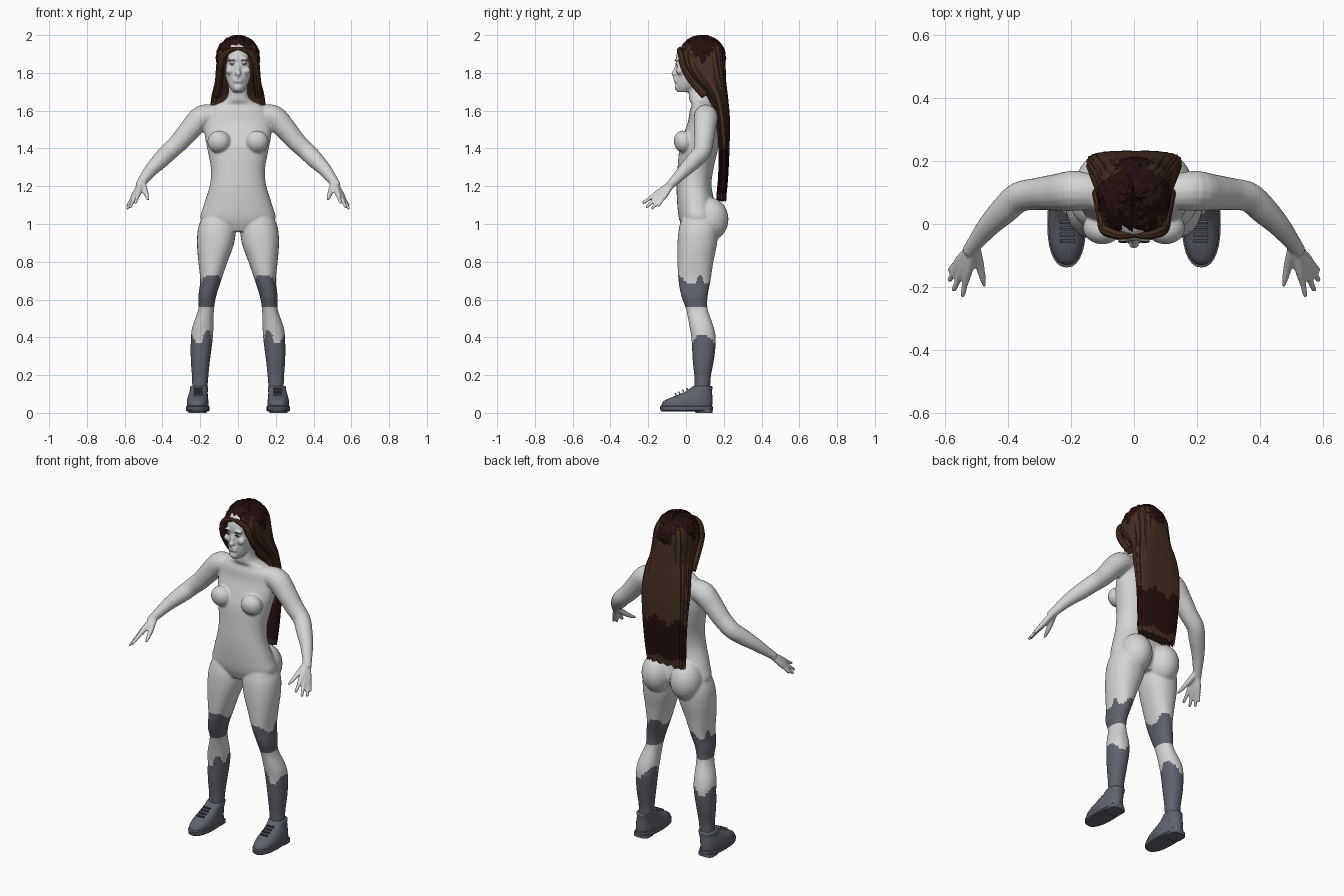
import bpy, bmesh, math, random
from mathutils import Vector, Matrix

random.seed(4)
if "Cube" in bpy.data.objects:
    bpy.data.objects.remove(bpy.data.objects["Cube"])


def material(name, rgb):
    m = bpy.data.materials.new(name)
    m.use_nodes = True
    m.diffuse_color = (*rgb, 1)
    node = next(n for n in m.node_tree.nodes if n.type == 'BSDF_PRINCIPLED')
    node.inputs["Base Color"].default_value = (*rgb, 1)
    return m


SKIN = material("pale grey skin", (0.66, 0.66, 0.66))
CLOTH = material("slate grey", (0.115, 0.125, 0.15))
BROWN = material("brown hair", (0.06, 0.027, 0.016))
DARK = material("dark hair", (0.02, 0.005, 0.005))


def make(name, bm, mats, angle=40):
    bmesh.ops.recalc_face_normals(bm, faces=bm.faces)
    me = bpy.data.meshes.new(name)
    bm.to_mesh(me)
    bm.free()
    ob = bpy.data.objects.new(name, me)
    bpy.context.collection.objects.link(ob)
    for m in mats:
        me.materials.append(m)
    bpy.ops.object.select_all(action='DESELECT')
    ob.select_set(True)
    bpy.context.view_layer.objects.active = ob
    bpy.ops.object.shade_smooth_by_angle(angle=math.radians(angle))
    return ob


def resample(rows, k):
    """Catmull-Rom interpolation through rows of numbers."""
    out = []
    for i in range(len(rows) - 1):
        a, b, c, d = (rows[max(0, min(len(rows) - 1, i + j))] for j in (-1, 0, 1, 2))
        for step in range(k):
            t = step / k
            out.append([0.5 * (2*q + (r - p)*t + (2*p - 5*q + 4*r - s)*t*t
                               + (3*q - p - 3*r + s)*t**3) for p, q, r, s in zip(a, b, c, d)])
    return out + [list(rows[-1])]


def skin_rings(bm, rings):
    vs = [[bm.verts.new(p) for p in r] for r in rings]
    n = len(vs[0])
    for a, b in zip(vs, vs[1:]):
        for i in range(n):
            bm.faces.new((a[i], a[(i+1) % n], b[(i+1) % n], b[i]))
    bm.faces.new(vs[0])
    bm.faces.new(vs[-1])


def loft(bm, rows, s=1, n=28, power=2.2, k=4, ridge=0.0):
    """Stacked level sections given as (z, x0, x1, y0, y1)."""
    rings = []
    for z, x0, x1, y0, y1 in resample(rows, k):
        ring = []
        for i in range(n):
            a = math.tau * i / n
            c, d = math.cos(a), math.sin(a)
            f = 1 + ridge * math.sin(i * 2.4)
            ring.append((s * ((x0+x1)/2 + f*(x1-x0)/2 * math.copysign(abs(c)**(2/power), c)),
                         (y0+y1)/2 + f*(y1-y0)/2 * math.copysign(abs(d)**(2/power), d), z))
        rings.append(ring)
    skin_rings(bm, rings)


def tube(bm, rows, s=1, n=16, k=4):
    """Round limb along points given as (x, y, z, radius)."""
    rows = resample(rows, k)
    pts = [Vector((s*r[0], r[1], r[2])) for r in rows]
    rings = []
    for i, p in enumerate(pts):
        t = pts[min(i+1, len(pts)-1)] - pts[max(i-1, 0)]
        q = t.to_track_quat('Z', 'Y')
        rings.append([p + q @ Vector((math.cos(math.tau*j/n), math.sin(math.tau*j/n), 0)) * rows[i][3]
                      for j in range(n)])
    skin_rings(bm, rings)


def ball(bm, c, r, tilt=0.0):
    m = Matrix.Translation(c) @ Matrix.Rotation(tilt, 4, 'X') @ Matrix.Diagonal((*r, 1))
    return bmesh.ops.create_uvsphere(bm, u_segments=24, v_segments=14, radius=1, matrix=m)


# Body: overlapping masses fused into one surface
bm = bmesh.new()
trunk = [(1.74, .05, .02, .12), (1.69, .052, .015, .12), (1.655, .07, .018, .135),
         (1.632, .12, .03, .15), (1.6, .16, .02, .165), (1.54, .178, .01, .175),
         (1.47, .176, -.015, .178), (1.4, .163, -.035, .17), (1.29, .143, -.045, .145),
         (1.2, .15, -.05, .135), (1.1, .181, -.046, .155), (1.02, .195, -.035, .165),
         (.96, .1, -.01, .13)]
loft(bm, [(z, -w, w, f, b) for z, w, f, b in trunk], n=40)
head = [(1.698, .026, -.044, .02), (1.73, .048, -.054, .07), (1.78, .066, -.054, .13),
        (1.84, .076, -.05, .16), (1.89, .079, -.052, .18), (1.94, .07, -.03, .17), (1.97, .04, .02, .13)]
loft(bm, [(z, -w, w, f, b) for z, w, f, b in head], n=40, power=2.1)
ball(bm, (0, -.056, 1.812), (.011, .012, .042), -.3)      # nose bridge
ball(bm, (0, -.064, 1.797), (.018, .014, .012))           # nose tip
for z in (1.768, 1.755):
    ball(bm, (0, -.054, z), (.026, .012, .007))           # lips
ball(bm, (0, -.046, 1.722), (.024, .014, .018))           # chin

leg = [(1.1, .03, .16, .0, .14), (.99, .012, .208, -.035, .17), (.9, .02, .217, -.045, .165),
       (.8, .055, .21, -.045, .145), (.7, .09, .2, -.04, .13), (.62, .115, .21, -.025, .115),
       (.55, .127, .21, 0, .115), (.45, .13, .243, .02, .148), (.38, .135, .25, .03, .158),
       (.28, .148, .25, .035, .148), (.18, .158, .243, .045, .13), (.08, .165, .243, .045, .13)]
arm = [(.12, .1, 1.575, .055), (.19, .105, 1.565, .064), (.25, .1, 1.505, .058),
       (.31, .095, 1.435, .051), (.365, .085, 1.383, .048), (.41, .045, 1.338, .045),
       (.46, -.005, 1.287, .036), (.505, -.062, 1.228, .026), (.525, -.09, 1.2, .022)]
fingertips = [(.545, -.232, 1.108), (.573, -.213, 1.085), (.588, -.182, 1.078), (.586, -.148, 1.094)]
wrist = Vector((.507, -.064, 1.225))
for s in (1, -1):
    loft(bm, leg, s)
    tube(bm, arm, s)
    for tip in fingertips:
        mid = wrist.lerp(Vector(tip), .52)
        tube(bm, [(*wrist, .016), (*mid, .015), (*wrist.lerp(Vector(tip), .75), .0105),
                  (*wrist.lerp(Vector(tip), .96), .009), (*tip, .005)], s, n=10)
    tube(bm, [(*wrist, .018), (.49, -.125, 1.172, .015), (.48, -.17, 1.142, .011),
              (.474, -.198, 1.126, .006)], s, n=10)
    ball(bm, (s*.1, -.012, 1.435), (.062, .052, .06), .3)  # chest
    ball(bm, (s*.095, .125, 1.025), (.09, .1, .115))       # seat
    ball(bm, (s*.032, -.046, 1.868), (.026, .013, .008))   # brow
    ball(bm, (s*.045, -.03, 1.812), (.022, .024, .022))    # cheek
    ball(bm, (s*.031, -.043, 1.846), (.014, .011, .009))   # eyelid

body = make("body", bm, [SKIN, CLOTH])
remesh = body.modifiers.new("fuse", 'REMESH')
remesh.mode = 'VOXEL'
remesh.voxel_size = 0.0062
soften = body.modifiers.new("soften", 'SMOOTH')
soften.factor = 0.5
soften.iterations = 4
fused = bpy.data.meshes.new_from_object(body.evaluated_get(bpy.context.evaluated_depsgraph_get()))
body.modifiers.clear()
body.data = fused
fused.shade_smooth()
fused.materials.clear()
for m in (SKIN, CLOTH):
    fused.materials.append(m)

# Stockings: cloth bands with stepped top edges, coloured by height
for p in fused.polygons:
    x, y, z = p.center
    turn = math.atan2(y - .07, abs(x) - .17)
    step = .014 * math.floor(2 * math.sin(turn * 3 + 1)) + .014
    inner = .025 if abs(x) < .19 else 0
    knee_band = .56 < z < .7 + step
    p.material_index = int(knee_band or z < .385 + step + inner)

# Shoes: sole, heel, upper and laces
for s, side in ((1, "left"), (-1, "right")):
    bm = bmesh.new()
    loft(bm, [(.008, .158, .268, -.13, .138), (.014, .152, .275, -.136, .143),
              (.034, .152, .275, -.138, .143), (.038, .158, .268, -.13, .138)], s, k=1, power=2.3)
    loft(bm, [(0, .168, .262, .05, .14), (.02, .168, .262, .045, .14)], s, k=1, power=3.5)
    make(side + "_sole", bm, [CLOTH])
    bm = bmesh.new()
    loft(bm, [(.03, .157, .27, -.13, .138), (.055, .156, .271, -.125, .14), (.075, .158, .268, -.095, .14),
              (.095, .16, .262, -.045, .139), (.115, .16, .256, .0, .138), (.138, .158, .253, .032, .14),
              (.142, .165, .246, .04, .132)], s, k=3, power=2.3)
    for i in range(4):
        m = (Matrix.Translation((s*.211, -.055 + i*.02, .098 + i*.0095)) @ Matrix.Rotation(.45, 4, 'X')
             @ Matrix.Diagonal((.046, .007, .012, 1)))
        bmesh.ops.create_cube(bm, size=1, matrix=m)
    make(side + "_shoe", bm, [CLOTH])

# Long hair: ridged sheet down the back with a dark lower band
bm = bmesh.new()
flow = [(1.95, .085, .0, .18), (1.9, .108, -.028, .2), (1.83, .115, -.012, .208), (1.75, .122, .05, .212),
        (1.67, .14, .115, .222), (1.55, .15, .15, .232), (1.4, .144, .172, .23),
        (1.25, .134, .17, .223), (1.16, .127, .162, .215), (1.13, .122, .162, .213)]
loft(bm, [(z, -w, w, f, b) for z, w, f, b in flow], n=72, power=3, k=6, ridge=.018)
for v in bm.verts:
    if v.co.z < 1.135:
        v.co.z += random.uniform(-.012, .02)
bm.normal_update()
for f in bm.faces:
    c = f.calc_center_median()
    jag = .02 * math.sin(c.x * 45)
    f.material_index = int(1.17 + jag / 2 < c.z < 1.4 + jag)
make("long_hair", bm, [BROWN, DARK], 30)

# Hairline locks framing the forehead and face
bm = bmesh.new()
for s in (1, -1):
    tube(bm, [(0, -.03, 1.925, .012), (.04, -.035, 1.92, .014), (.078, -.025, 1.89, .018),
              (.095, -.012, 1.83, .018), (.1, .03, 1.76, .02), (.112, .1, 1.68, .022)], s, n=8)
make("face_framing_hair", bm, [BROWN])

# Tousled cap of dark hair on the crown
bm = bmesh.new()
bmesh.ops.create_uvsphere(bm, u_segments=40, v_segments=24, radius=1,
                          matrix=Matrix.Translation((0, .085, 1.88)) @ Matrix.Diagonal((.113, .124, .116, 1)))
low = [v for v in bm.verts if v.co.z < 1.915 - .38 * (v.co.y + .04) - .25 * abs(v.co.x)]
bmesh.ops.delete(bm, geom=low, context='VERTS')
bm.normal_update()
for v in bm.verts:
    v.co += v.normal * random.uniform(-.002, .007)
cap = make("hair_cap", bm, [DARK], 15)
shell = cap.modifiers.new("thickness", 'SOLIDIFY')
shell.thickness = 0.012

# Lashes and eyebrows
bm = bmesh.new()
for s in (1, -1):
    ball(bm, (s*.031, -.0535, 1.848), (.013, .004, .0028))
    ball(bm, (s*.033, -.056, 1.868), (.018, .004, .0025))
make("lashes_and_brows", bm, [DARK])
